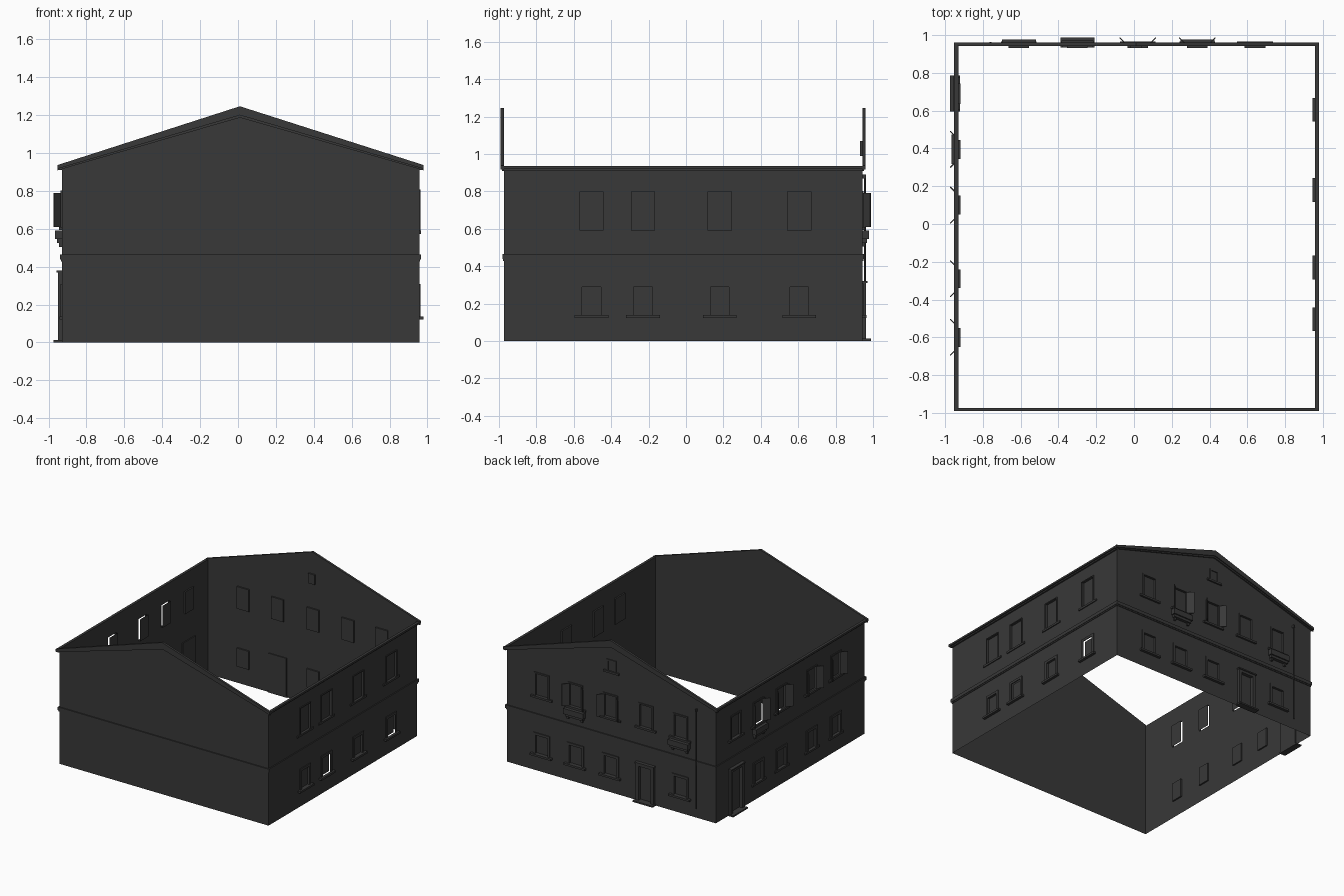
import bpy, bmesh, math
from mathutils import Matrix, Vector

if "Cube" in bpy.data.objects:
    bpy.data.objects.remove(bpy.data.objects["Cube"])

X0, X1, Y0, Y1 = -0.93, 0.957, -0.973, 0.943   # wall planes
XM, EAVE, PEAK = 0.01, 0.92, 1.21

dark = bpy.data.materials.new("dark grey plaster")
dark.diffuse_color = (0.04, 0.04, 0.04, 1)
dark.use_nodes = True
dark.node_tree.nodes["Principled BSDF"].inputs["Base Color"].default_value = dark.diffuse_color


# Wall frame: local x along the wall, local y outward, local z up
def frame(along, out, origin):
    m = Matrix.Identity(4)
    m.col[0][:3], m.col[1][:3], m.col[3][:3] = along, out, origin
    return m


FRONT = frame((1, 0, 0), (0, -1, 0), (0, Y0, 0))
BACK = frame((1, 0, 0), (0, 1, 0), (0, Y1, 0))
LEFT = frame((0, 1, 0), (-1, 0, 0), (X0, 0, 0))
RIGHT = frame((0, 1, 0), (1, 0, 0), (X1, 0, 0))


def finish(name, bm, m):
    bm.transform(m)
    bmesh.ops.recalc_face_normals(bm, faces=bm.faces)
    me = bpy.data.meshes.new(name)
    bm.to_mesh(me)
    bm.free()
    me.materials.append(dark)
    ob = bpy.data.objects.new(name, me)
    bpy.context.collection.objects.link(ob)
    return ob


def add_box(bm, u0, u1, d0, d1, z0, z1):
    m = Matrix.Translation(((u0 + u1) / 2, (d0 + d1) / 2, (z0 + z1) / 2))
    bmesh.ops.create_cube(bm, size=1, matrix=m @ Matrix.Diagonal((u1 - u0, d1 - d0, z1 - z0, 1)))


def add_quad(bm, pts):
    bm.faces.new([bm.verts.new(p) for p in pts])


def add_pane(bm, u0, u1, d, z0, z1):
    add_quad(bm, [(u0, d, z0), (u1, d, z0), (u1, d, z1), (u0, d, z1)])


# Thin wall sheet with openings left out of a grid of cells
def wall(name, m, u0, u1, holes, gable):
    bm = bmesh.new()
    us = sorted({u0, u1} | {h[0] for h in holes} | {h[1] for h in holes})
    zs = sorted({0, EAVE} | {h[2] for h in holes if h[2] < EAVE} | {h[3] for h in holes if h[3] < EAVE})
    for a, b in zip(us, us[1:]):
        for c, d in zip(zs, zs[1:]):
            u, z = (a + b) / 2, (c + d) / 2
            if not any(h[0] < u < h[1] and h[2] < z < h[3] for h in holes):
                add_pane(bm, a, b, 0, c, d)
    if gable:
        add_quad(bm, [(u0, 0, EAVE), (u1, 0, EAVE), (XM, 0, PEAK)])
    bmesh.ops.remove_doubles(bm, verts=bm.verts, dist=1e-5)
    finish(name, bm, m)


# Window: recessed pane, reveal, raised surround, sill
def window(name, m, u, z0, z1, w, reveal=True, border=0.02, sill=0.022):
    bm = bmesh.new()
    h, d = w / 2, -0.012
    add_pane(bm, u - h, u + h, d, z0, z1)
    if reveal:
        c = [(u - h, z0), (u + h, z0), (u + h, z1), (u - h, z1)]
        for p, q in zip(c, c[1:] + c[:1]):
            add_quad(bm, [(p[0], 0, p[1]), (q[0], 0, q[1]), (q[0], d, q[1]), (p[0], d, p[1])])
    if border:
        b = border
        add_box(bm, u - h - b, u - h, 0, 0.007, z0, z1 + b)
        add_box(bm, u + h, u + h + b, 0, 0.007, z0, z1 + b)
        add_box(bm, u - h, u + h, 0, 0.007, z1, z1 + b)
    if sill:
        add_box(bm, u - h - 0.04, u + h + 0.04, 0, sill, z0 - 0.016, z0)
    finish(name, bm, m)
    return (u - h, u + h, z0, z1)


# Pair of half-open shutter leaves
def shutters(name, m, u, w):
    bm = bmesh.new()
    for s in (-1, 1):
        rot = Matrix.Rotation(s * math.radians(45), 4, 'Z')
        tm = Matrix.Translation((u + s * (w / 2 + 0.02), 0.022, 0.70)) @ rot
        bmesh.ops.create_cube(bm, size=1, matrix=tm @ Matrix.Diagonal((0.06, 0.006, 0.18, 1)))
    finish(name, bm, m)


# Planter with tapered bottom
def flower_box(name, m, u, w):
    bm = bmesh.new()
    h = w / 2
    add_box(bm, u - h, u + h, 0, 0.035, 0.545, 0.59)
    add_box(bm, u - h + 0.01, u + h - 0.01, 0, 0.025, 0.525, 0.545)
    for s in (-1, 1):
        add_box(bm, u + s * h * 0.7 - 0.008, u + s * h * 0.7 + 0.008, 0, 0.015, 0.505, 0.525)
    finish(name, bm, m)


# Door with raised frame, lintel and step
def door(name, m, u, w, z1):
    bm = bmesh.new()
    h = w / 2
    add_pane(bm, u - h, u + h, -0.008, 0.012, z1 - 0.03)
    for s in (-1, 1):
        a, b = sorted((u + s * h, u + s * (h + 0.025)))
        add_box(bm, a, b, -0.008, 0.02, 0, z1)
    add_box(bm, u - h, u + h, -0.008, 0.02, z1 - 0.03, z1)
    add_box(bm, u - h - 0.03, u + h + 0.03, 0, 0.028, z1 - 0.01, z1)
    add_box(bm, u - h - 0.035, u + h + 0.035, -0.008, 0.045, 0, 0.012)
    finish(name, bm, m)
    return (u - h, u + h, 0, z1 - 0.03)


# Right side: four windows on each floor
holes = []
for i, u in enumerate((-0.505, -0.23, 0.18, 0.605)):
    holes.append(window(f"right_lower_window_{i}", RIGHT, u, 0.138, 0.288, 0.10, i in (0, 2)))
    holes.append(window(f"right_upper_window_{i}", RIGHT, u, 0.59, 0.80, 0.125, True, 0.008, 0.008))
wall("right_wall", RIGHT, Y0, Y1, holes, False)

# Back side: windows, door, gable window
holes = []
for i, u in enumerate((0.64, 0.335, 0.02, -0.30, -0.61)):
    holes.append(window(f"back_upper_window_{i}", BACK, u, 0.61, 0.79, 0.11, True, 0.012, 0.015))
    if i != 3:
        holes.append(window(f"back_lower_window_{i}", BACK, u, 0.138, 0.288, 0.11))
holes.append(door("back_door", BACK, -0.30, 0.11, 0.32))
window("gable_window", BACK, XM, 0.99, 1.07, 0.06, True, 0.012, 0.012)
wall("back_wall", BACK, X0, X1, holes, True)
for i, u in enumerate((0.335, 0.02)):
    shutters(f"back_shutters_{i}", BACK, u, 0.11)
for i, u in enumerate((0.335, -0.61)):
    flower_box(f"back_flower_box_{i}", BACK, u, 0.18)

# Left side: windows with shutters, door
holes = []
for i, u in enumerate((0.69, 0.395, 0.10, -0.29, -0.60)):
    holes.append(window(f"left_upper_window_{i}", LEFT, u, 0.61, 0.79, 0.11, i == 0, 0.012, 0.015))
    if i:
        holes.append(window(f"left_lower_window_{i}", LEFT, u, 0.138, 0.288, 0.10, True, 0.02, 0.012))
        shutters(f"left_shutters_{i}", LEFT, u, 0.11)
holes.append(door("left_door", LEFT, 0.69, 0.12, 0.38))
wall("left_wall", LEFT, Y0, Y1, holes, False)
flower_box("left_flower_box", LEFT, 0.395, 0.155)

# Front side is blank
wall("front_wall", FRONT, X0, X1, [], True)

# Belt course between floors, in two steps
for name, m, a, b in (("front", FRONT, X0, X1), ("back", BACK, X0, X1),
                      ("left", LEFT, Y0, Y1), ("right", RIGHT, Y0, Y1)):
    bm = bmesh.new()
    add_box(bm, a - 0.009, b + 0.009, 0, 0.009, 0.438, 0.465)
    add_box(bm, a - 0.005, b + 0.005, 0, 0.005, 0.428, 0.438)
    finish(name + "_belt_course", bm, m)

# Eaves on the long sides
for name, m in (("left", LEFT), ("right", RIGHT)):
    bm = bmesh.new()
    add_box(bm, Y0 - 0.018, Y1 + 0.018, 0, 0.022, 0.92, 0.935)
    add_box(bm, Y0 - 0.01, Y1 + 0.01, 0, 0.012, 0.91, 0.92)
    finish(name + "_eave", bm, m)

# Sloping gable trim: a wide band with a thinner moulding under it
for name, m in (("front", FRONT), ("back", BACK)):
    bm = bmesh.new()
    for drop, low, top, depth in ((0, 0.917, 1.20, 0.018), (0.015, 0.909, 1.187, 0.010)):
        l, r = X0 - 0.022, X1 + 0.022
        hi_e, hi_p = (0.937, 1.247) if drop == 0 else (0.917, 1.20)
        for e in (l, r):
            f = bm.faces.new([bm.verts.new(p) for p in
                              ((e, 0, low), (XM, 0, top), (XM, 0, hi_p), (e, 0, hi_e))])
            res = bmesh.ops.extrude_face_region(bm, geom=[f], use_keep_orig=True)
            for v in res["geom"]:
                if isinstance(v, bmesh.types.BMVert):
                    v.co += Vector((0, depth, 0))
    finish(name + "_gable_trim", bm, m)

# Drainpipe near the back left corner
bm = bmesh.new()
bmesh.ops.create_cone(bm, cap_ends=True, segments=8, radius1=0.005, radius2=0.005, depth=0.80,
                      matrix=Matrix.Translation((-0.76, 0.014, 0.48)))
add_box(bm, -0.766, -0.754, 0, 0.02, 0.87, 0.89)
finish("drainpipe", bm, BACK)
